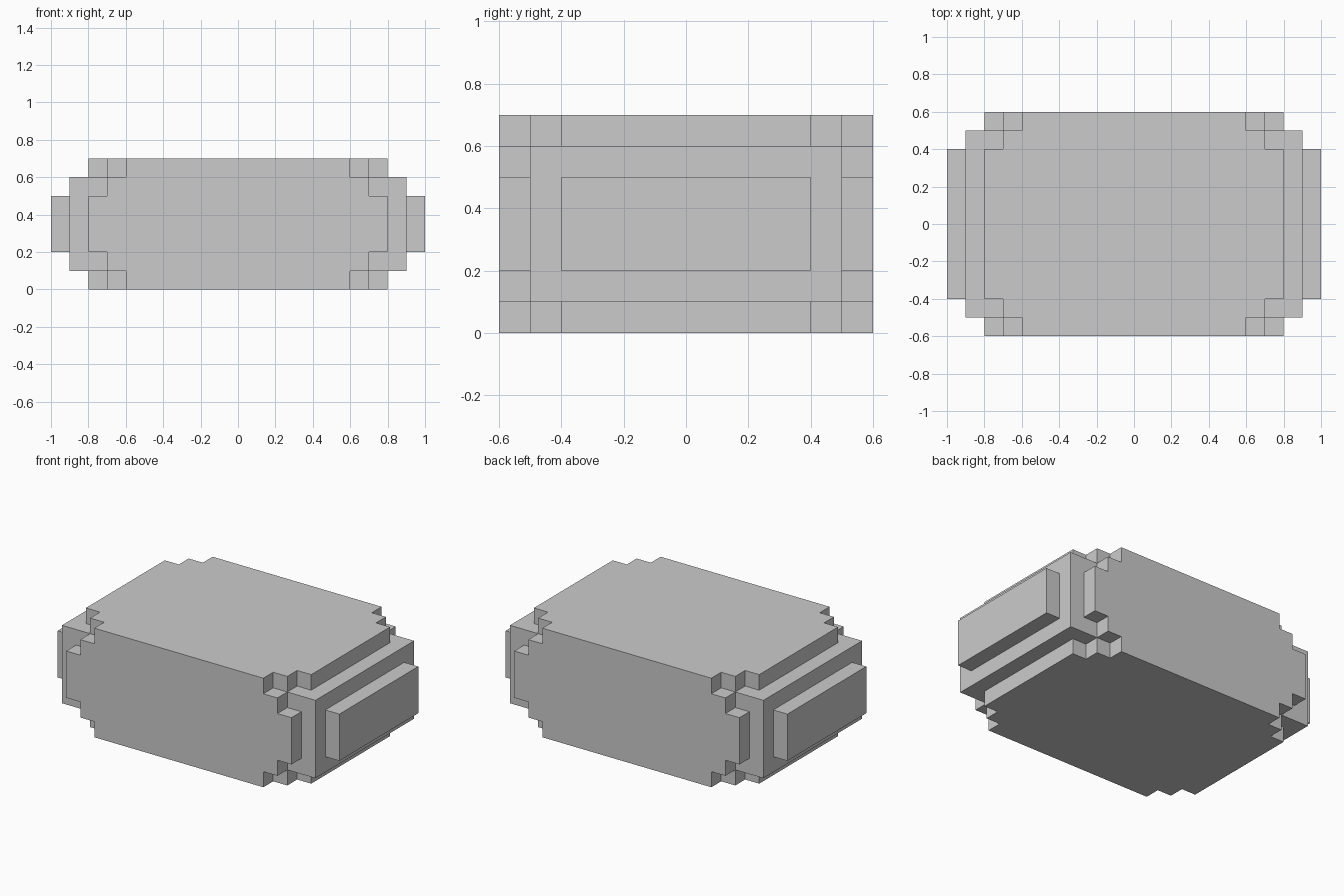
import bpy
import bmesh
from itertools import product

default = bpy.data.objects.get("Cube")
if default:
    bpy.data.objects.remove(default)

# Cell boundaries along each axis: a wide core with thin steps at both ends
HALF = [0.6, 0.7, 0.8, 0.9, 1.0]
GRID = [
    [-v for v in reversed(HALF)] + HALF,
    [-0.6, -0.5, -0.4, 0.4, 0.5, 0.6],
    [0.0, 0.1, 0.2, 0.5, 0.6, 0.7],
]
COUNT = [len(g) - 1 for g in GRID]


def filled(cell):
    """Whether a cell belongs to the stepped body."""
    if any(not 0 <= c < n for c, n in zip(cell, COUNT)):
        return False
    # depth: number of cells in from the nearest end
    dx, dy, dz = (min(c, n - 1 - c) for c, n in zip(cell, COUNT))
    low, high = sorted((dy, dz))
    reach = high if low == 0 else 2 + low
    return COUNT[0] // 2 - dx <= reach


def add_side(bm, cell, axis, side):
    """Add one outward-facing quad of a cell."""
    u, v = (axis + 1) % 3, (axis + 2) % 3
    corners = []
    for du, dv in ((0, 0), (1, 0), (1, 1), (0, 1)):
        index = list(cell)
        index[axis] += side
        index[u] += du
        index[v] += dv
        corners.append(bm.verts.new([GRID[a][index[a]] for a in range(3)]))
    bm.faces.new(corners if side else corners[::-1])


# Stepped body: skin the filled cells, then merge flat areas
bm = bmesh.new()
for cell in product(*map(range, COUNT)):
    if not filled(cell):
        continue
    for axis, side in product(range(3), (0, 1)):
        neighbour = list(cell)
        neighbour[axis] += 1 if side else -1
        if not filled(neighbour):
            add_side(bm, cell, axis, side)

bmesh.ops.remove_doubles(bm, verts=bm.verts, dist=0.001)
bmesh.ops.dissolve_limit(bm, angle_limit=0.01, verts=bm.verts, edges=bm.edges)
bmesh.ops.recalc_face_normals(bm, faces=bm.faces)

mesh = bpy.data.meshes.new("stepped_block")
bm.to_mesh(mesh)
bm.free()
body = bpy.data.objects.new("stepped_block", mesh)
bpy.context.collection.objects.link(body)
